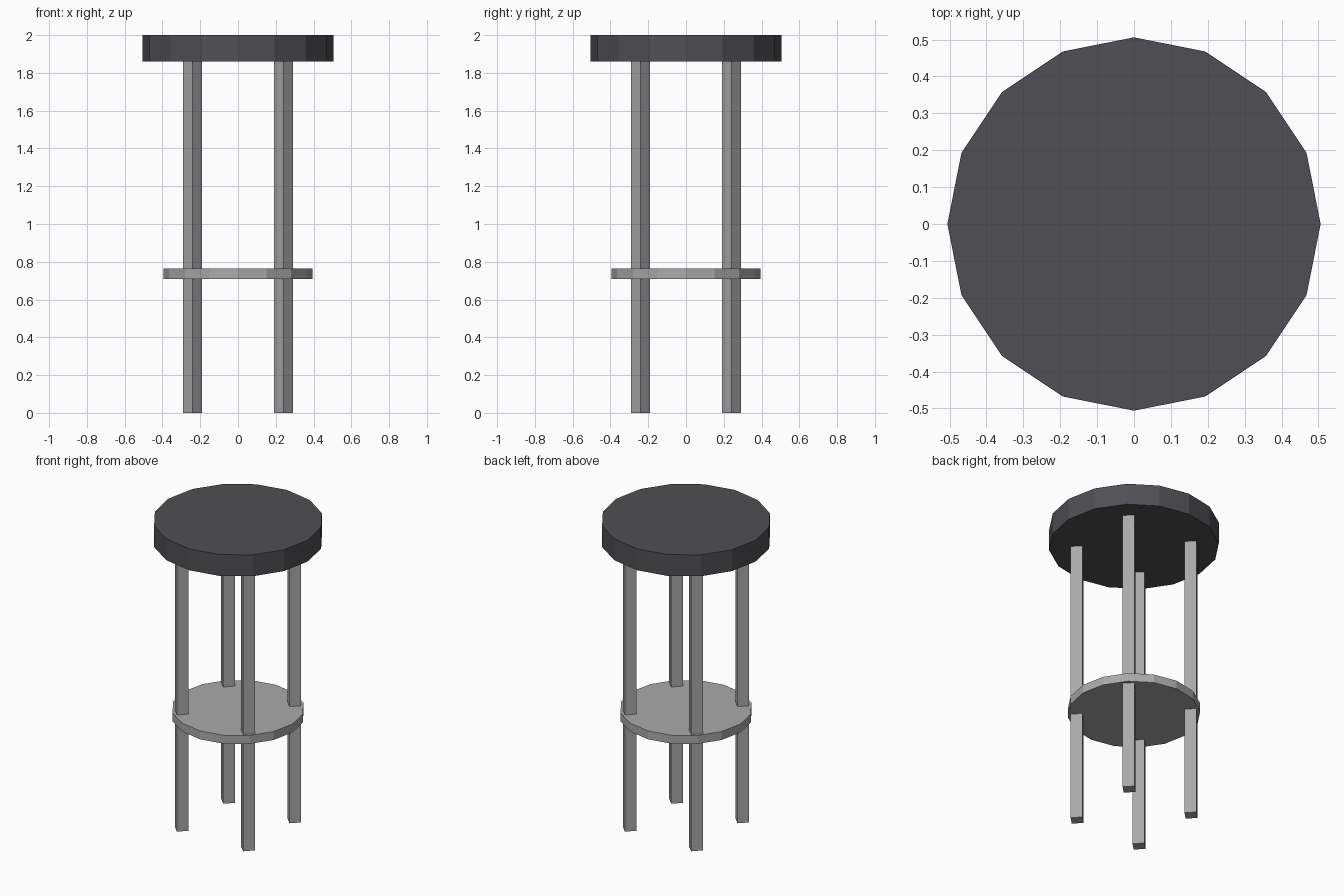
import bpy
import math

cube = bpy.data.objects.get("Cube")
if cube:
    bpy.data.objects.remove(cube, do_unlink=True)


def make_material(name, colour):
    mat = bpy.data.materials.new(name)
    mat.use_nodes = True
    mat.diffuse_color = colour
    mat.node_tree.nodes["Principled BSDF"].inputs["Base Color"].default_value = colour
    return mat


def prism(name, sides, radius, bottom, top, mat, x=0, y=0, turn=0):
    """Upright prism with its first corner turned from the x axis."""
    bpy.ops.mesh.primitive_cylinder_add(
        vertices=sides, radius=radius, depth=top - bottom,
        location=(x, y, (bottom + top) / 2), rotation=(0, 0, turn))
    obj = bpy.context.object
    obj.name = name
    obj.data.materials.append(mat)
    return obj


charcoal = make_material("charcoal", (0.08, 0.078, 0.088, 1))
steel = make_material("steel grey", (0.40, 0.40, 0.41, 1))

# Round seat and the foot plate below it
prism("seat", 16, 0.506, 1.86, 2.0, charcoal)
prism("foot_plate", 16, 0.395, 0.71, 0.765, steel)

# Four square legs, each with a flat side facing outward
spread = 0.24
for y, end in ((-spread, "front"), (spread, "back")):
    for x, side in ((spread, "left"), (-spread, "right")):
        prism(f"{end}_{side}_leg", 4, 0.05, 0, 1.86, steel, x, y)
